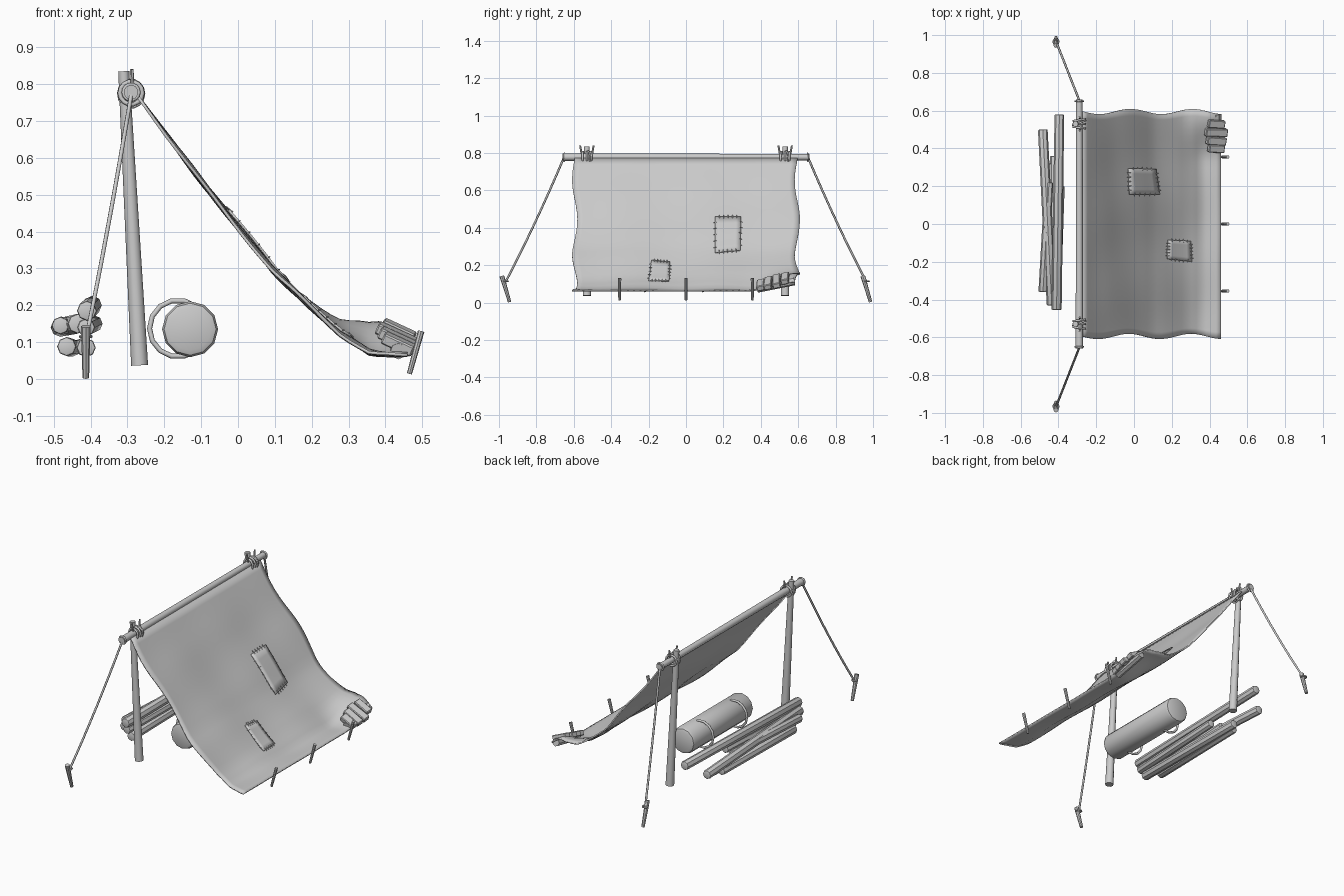
import bpy, bmesh, math, random
from mathutils import Vector, Matrix

if "Cube" in bpy.data.objects:
    bpy.data.objects.remove(bpy.data.objects["Cube"])

random.seed(4)


def finish(name, bm, smooth=40):
    bmesh.ops.recalc_face_normals(bm, faces=bm.faces)
    me = bpy.data.meshes.new(name)
    bm.to_mesh(me)
    bm.free()
    ob = bpy.data.objects.new(name, me)
    bpy.context.collection.objects.link(ob)
    bpy.ops.object.select_all(action='DESELECT')
    ob.select_set(True)
    bpy.context.view_layer.objects.active = ob
    bpy.ops.object.shade_smooth_by_angle(angle=math.radians(smooth))
    return ob


def rod(name, a, b, r1, r2=None, sides=10, bevel=0):
    """Tapered cylinder from a to b."""
    a, b = Vector(a), Vector(b)
    d = b - a
    m = Matrix.Translation((a + b) / 2) @ d.to_track_quat('Z', 'Y').to_matrix().to_4x4()
    bm = bmesh.new()
    bmesh.ops.create_cone(bm, cap_ends=True, segments=sides, radius1=r1,
                          radius2=r1 if r2 is None else r2, depth=d.length)
    if bevel:
        rim = [e for e in bm.edges if abs(e.verts[0].co.z - e.verts[1].co.z) < 1e-4]
        bmesh.ops.bevel(bm, geom=rim, offset=bevel, segments=2, affect='EDGES', profile=0.5)
    bm.transform(m)
    return finish(name, bm)


def ring(name, loc, major, minor, tilt=0):
    """Ring around the y axis."""
    bpy.ops.mesh.primitive_torus_add(location=loc, rotation=(math.pi / 2, 0, tilt),
                                     major_radius=major, minor_radius=minor,
                                     major_segments=14, minor_segments=6)
    bpy.context.object.name = name
    bpy.ops.object.shade_smooth()


# cloth surface: profile height plus ripples and a lifted far corner
PROFILE = [(-.28, .778), (-.2, .67), (-.1, .538), (0, .412), (.1, .288),
           (.2, .195), (.28, .122), (.36, .068), (.46, .064)]


def cloth_z(x, y):
    z = PROFILE[-1][1]
    for (x0, z0), (x1, z1) in zip(PROFILE, PROFILE[1:]):
        if x <= x1:
            z = z0 + (z1 - z0) * (x - x0) / (x1 - x0)
            break
    fade = max(0, min(1, (x + .28) / .15, (.47 - x) / .12))
    z += .008 * fade * math.sin(9 * y + 11 * x) * math.cos(5 * y - 14 * x)
    lift = max(0, min(1, (y - .33) / .25))
    return z + .085 * lift * lift * (3 - 2 * lift) * math.exp(-((x - .38) / .1) ** 2)


def cloth_patch(name, corners, nx, ny, off, thick, wavy=0):
    """Sheet spanning four x,y corners, laid on the cloth surface."""
    bm = bmesh.new()
    c = [Vector(p) for p in corners]
    grid = []
    for i in range(nx + 1):
        u, row = i / nx, []
        for j in range(ny + 1):
            v = j / ny
            p = c[0].lerp(c[1], u).lerp(c[3].lerp(c[2], u), v)
            y = p.y + wavy * abs(2 * v - 1) ** 4 * math.sin(u * 14 + 3 * v) * (2 * v - 1)
            row.append(bm.verts.new((p.x + off * .7, y, cloth_z(p.x, y) + off * .7)))
        grid.append(row)
    for i in range(nx):
        for j in range(ny):
            bm.faces.new((grid[i][j], grid[i + 1][j], grid[i + 1][j + 1], grid[i][j + 1]))
    ob = finish(name, bm, 60)
    s = ob.modifiers.new("thickness", 'SOLIDIFY')
    s.thickness, s.offset = thick, 0


# canvas sheet
cloth_patch("canvas_sheet", [(-.275, -.595), (.46, -.595), (.46, .595), (-.275, .595)],
            28, 36, 0, .008, .014)

# sewn patches with stitches along the edges
for k, q in enumerate([[(-.03, .155), (.13, .155), (.11, .29), (-.035, .295)],
                       [(.17, -.185), (.30, -.2), (.295, -.09), (.175, -.085)]]):
    cloth_patch(f"patch_{k}", q, 5, 5, .008, .006)
    for s in range(4):
        a, b = Vector(q[s]), Vector(q[(s + 1) % 4])
        out = Vector((b.y - a.y, a.x - b.x)).normalized() * .008
        for t in range(1, 6):
            p = a.lerp(b, t / 6)
            p0, p1 = p - out, p + out
            rod(f"stitch_{k}_{s}_{t}", (p0.x + .009, p0.y, cloth_z(*p0) + .009),
                (p1.x + .006, p1.y, cloth_z(*p1) + .006), .002, sides=4)

# ridge pole
rod("ridge_pole", (-.29, -.66, .778), (-.29, .66, .778), .02, .017)

for s, side in ((-1, "front"), (1, "back")):
    # upright post and its lashing
    y = .53 * s
    rod(f"{side}_post", (-.267, y, .037), (-.31, y, .835), .023, .015)
    for i in range(3):
        ring(f"{side}_lashing_{i}", (-.29, y + (i - 1) * .02, .776), .031, .006, (i - 1) * .12)
    ring(f"{side}_lashing_outer", (-.29, y + .005, .774), .036, .005, .35)
    for e in (-1, 1):
        rod(f"{side}_lashing_tail_{e}", (-.285, y + e * .02, .75),
            (-.288, y + e * .036, .84), .006, .005, 6)

    # guy rope, with knot loop, and ground stake
    cu = bpy.data.curves.new(f"{side}_guy_rope", 'CURVE')
    cu.dimensions, cu.bevel_depth, cu.bevel_resolution = '3D', .006, 1
    sp = cu.splines.new('POLY')
    sp.points.add(8)
    a, b = Vector((-.29, .655 * s, .77)), Vector((-.412, .965 * s, .11))
    for i, pt in enumerate(sp.points):
        t = i / 8
        p = a.lerp(b, t)
        p.z -= .07 * t * (1 - t)
        pt.co = (*p, 1)
    bpy.context.collection.objects.link(bpy.data.objects.new(f"{side}_guy_rope", cu))
    ring(f"{side}_guy_loop", (-.29, .65 * s, .778), .021, .005)
    mid = .965 * s
    rod(f"{side}_stake", (-.413, mid + .022, .003), (-.413, mid - .02, .143), .009, .013, 8)
    bpy.ops.mesh.primitive_torus_add(location=(-.413, mid, .115), major_radius=.014,
                                     minor_radius=.005, major_segments=10, minor_segments=6)
    bpy.context.object.name = f"{side}_stake_loop"

# pegs along the low hem
for i, y in enumerate((-.355, 0, .355)):
    rod(f"hem_peg_{i}", (.465, y, .014), (.497, y, .13), .007, .009, 8)

# bedroll and two loose straps
rod("bedroll", (-.13, -.335, .135), (-.13, .22, .135), .076, sides=12, bevel=.018)
for i, y in enumerate((-.22, .09)):
    ring(f"bedroll_strap_{i}", (-.163, y, .137), .077, .007)

# stacked firewood logs
LOGS = [((-.41, -.455, .185), (-.395, .58, .2), .027),
        ((-.435, -.43, .15), (-.483, .5, .14), .027),
        ((-.482, -.36, .145), (-.45, .22, .145), .024),
        ((-.412, -.44, .14), (-.39, .2, .15), .024),
        ((-.465, -.33, .088), (-.45, .32, .085), .026),
        ((-.412, -.4, .085), (-.42, .36, .088), .026)]
for i, (a, b, r) in enumerate(LOGS):
    rod(f"firewood_log_{i}", a, b, r, r * .95, 8, bevel=.006)

# weights stacked on the far hem corner
for i, (y, w, z) in enumerate([(.40, .09, .095), (.44, .11, .105), (.485, .125, .115), (.53, .095, .13)]):
    bm = bmesh.new()
    bmesh.ops.create_cube(bm, size=1)
    bm.transform(Matrix.Translation((.435, y, z)) @ Matrix.Rotation(.42, 4, 'Y')
                 @ Matrix.Rotation(.25, 4, 'X') @ Matrix.Rotation(random.uniform(-.08, .08), 4, 'Z')
                 @ Matrix.Diagonal((w, .042, .03, 1)))
    bmesh.ops.bevel(bm, geom=bm.edges[:], offset=.004, segments=1, affect='EDGES')
    finish(f"corner_weight_{i}", bm, 30)
rod("corner_batten", (.435, .38, .075), (.435, .58, .115), .022, sides=8)
